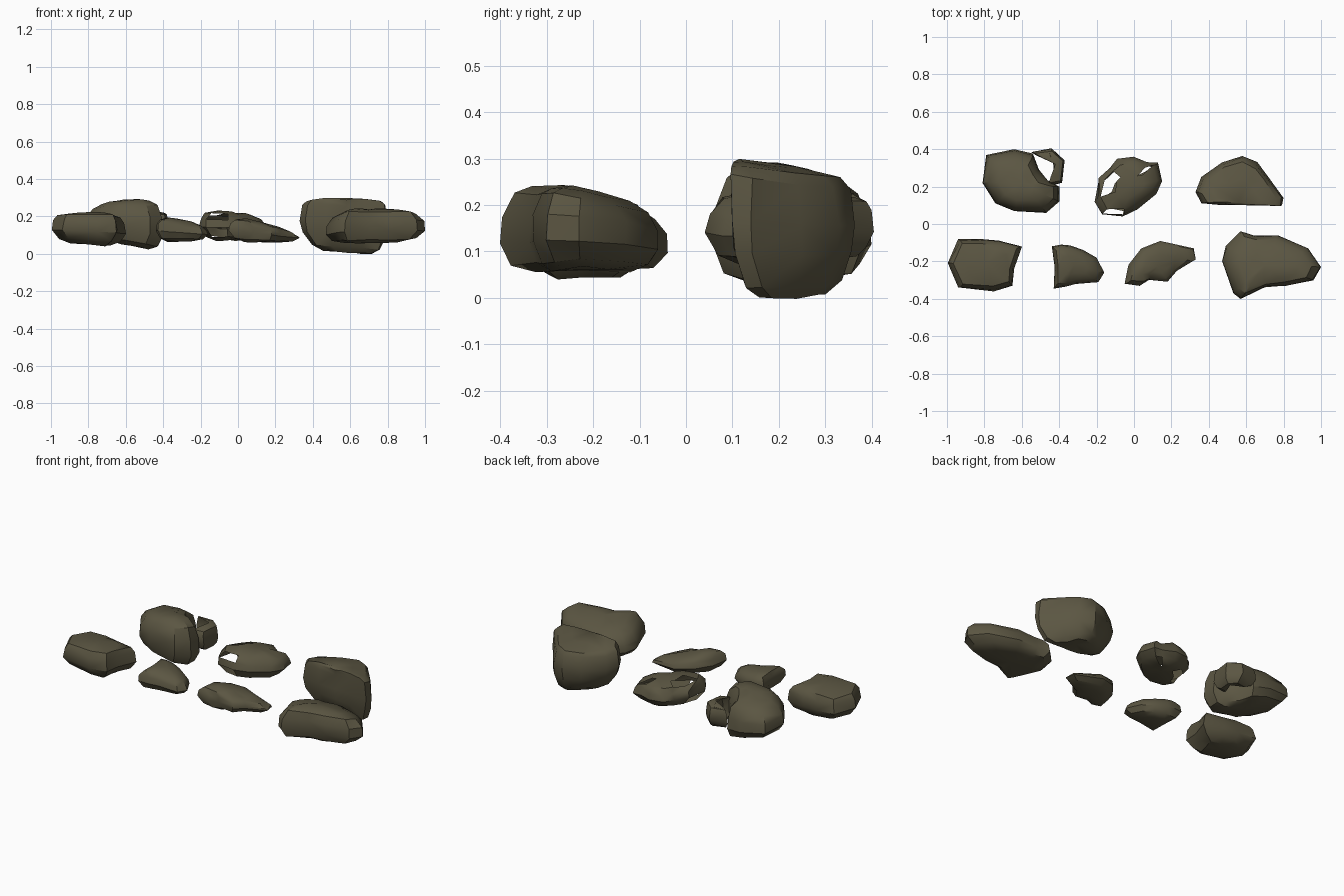
import bpy, bmesh, math, random
from mathutils import Vector

if "Cube" in bpy.data.objects:
    bpy.data.objects.remove(bpy.data.objects["Cube"])

stone = bpy.data.materials.new("olive_stone")
stone.diffuse_color = (0.105, 0.093, 0.055, 1)
stone.use_nodes = True
stone.node_tree.nodes["Principled BSDF"].inputs["Base Color"].default_value = stone.diffuse_color

# (height fraction, outline scale) from underside to crown
ROUND = [(0, .5), (.12, .82), (.42, 1), (.68, .95), (.88, .8), (1, .45)]
BLOCK = [(0, .55), (.13, .82), (.4, 1), (.75, .95), (.92, .84), (1, .55)]
DOME = [(0, .6), (.08, .85), (.3, 1), (.6, .97), (.83, .84), (.96, .6), (1.01, .3)]
CLIFF = [(0, .55), (.1, .78), (.35, .95), (.58, 1), (.9, .95), (.98, .86), (1.02, .5)]


def rock(name, outline, low, high, layers=ROUND, centre=None, low_centre=None,
         low_tilt=(0, 0), high_tilt=(0, 0), rough=.005, holes=(), seed=1):
    """Loft a closed outline through scaled layers between two tilted planes."""
    rng = random.Random(seed)
    n = len(outline)
    mx = sum(p[0] for p in outline) / n
    my = sum(p[1] for p in outline) / n
    centre = centre or (mx, my)
    low_centre = low_centre or centre

    def point(x, y, f):
        b = low + low_tilt[0] * (x - mx) + low_tilt[1] * (y - my)
        t = high + high_tilt[0] * (x - mx) + high_tilt[1] * (y - my)
        return Vector((x, y, b + f * (t - b)))

    bm = bmesh.new()
    rings = []
    for f, s in layers:
        cx, cy = low_centre if f < .4 else centre
        ring = []
        for x, y in outline:
            p = point(cx + (x - cx) * s, cy + (y - cy) * s, f)
            amount = rough * (.3 if s == 1 else 1)
            p += Vector([rng.uniform(-amount, amount) for _ in range(3)])
            ring.append(bm.verts.new(p))
        rings.append(ring)
    walls = {}
    for k in range(len(rings) - 1):
        for i in range(n):
            j = (i + 1) % n
            walls[k, i] = bm.faces.new((rings[k][i], rings[k][j],
                                        rings[k + 1][j], rings[k + 1][i]))
    # Slightly domed caps
    for ring, f, c, lift in ((rings[0], layers[0][0], low_centre, 0),
                             (rings[-1], layers[-1][0], centre, .004)):
        tip = bm.verts.new(point(*c, f) + Vector((0, 0, lift)))
        for i in range(n):
            bm.faces.new((ring[i], ring[(i + 1) % n], tip))
    bmesh.ops.recalc_face_normals(bm, faces=bm.faces[:])
    # Broken gaps in the shell
    gone = [walls[h] for h in holes]
    if gone:
        bmesh.ops.delete(bm, geom=gone, context='FACES')
    bmesh.ops.triangulate(bm, faces=bm.faces[:])
    mesh = bpy.data.meshes.new(name)
    bm.to_mesh(mesh)
    bm.free()
    mesh.materials.append(stone)
    ob = bpy.data.objects.new(name, mesh)
    bpy.context.collection.objects.link(ob)
    bpy.ops.object.select_all(action='DESELECT')
    ob.select_set(True)
    bpy.context.view_layer.objects.active = ob
    bpy.ops.object.shade_smooth_by_angle(angle=math.radians(35))
    return ob


# Front row
rock("square_rock", [(-.995, -.21), (-.94, -.08), (-.82, -.08), (-.72, -.09),
     (-.6, -.12), (-.64, -.24), (-.65, -.33), (-.75, -.36), (-.94, -.34)],
     .05, .215, BLOCK, low_tilt=(-.08, 0), high_tilt=(0, -.06), seed=2)
rock("small_rock", [(-.44, -.12), (-.39, -.11), (-.34, -.115), (-.27, -.14),
     (-.2, -.18), (-.16, -.26), (-.19, -.31), (-.31, -.32), (-.37, -.335),
     (-.43, -.345), (-.425, -.23)],
     .065, .183, ROUND, centre=(-.32, -.22), high_tilt=(-.18, 0), rough=.003, seed=3)
rock("wedge_rock", [(-.05, -.32), (-.03, -.22), (.04, -.13), (.14, -.09),
     (.32, -.13), (.33, -.19), (.23, -.25), (.18, -.31), (.08, -.3), (.03, -.33)],
     .063, .165, high_tilt=(-.26, 0), seed=4)
rock("long_rock", [(.47, -.2), (.49, -.12), (.57, -.04), (.64, -.06), (.77, -.06),
     (.93, -.13), (1, -.23), (.96, -.3), (.82, -.33), (.7, -.34), (.57, -.4),
     (.53, -.37)], .06, .23, DOME, centre=(.7, -.22), high_tilt=(.05, -.2),
     low_tilt=(.03, 0), seed=5)

# Back row
rock("large_rock", [(-.81, .22), (-.79, .37), (-.64, .4), (-.54, .375), (-.51, .29),
     (-.46, .23), (-.4, .2), (-.4, .12), (-.47, .06), (-.64, .07), (-.74, .11)],
     .045, .282, DOME, centre=(-.6, .22), low_tilt=(-.2, 0), high_tilt=(.08, -.15),
     seed=6)
rock("large_rock_shard", [(-.55, .385), (-.44, .405), (-.37, .34), (-.385, .22),
     (-.46, .2), (-.425, .25), (-.435, .34), (-.46, .385)],
     .09, .22, BLOCK, centre=(-.42, .32), rough=.004, seed=7)
rock("hollow_rock", [(-.21, .12), (-.19, .24), (-.13, .3), (-.09, .35), (0, .36),
     (.07, .33), (.13, .33), (.15, .23), (.12, .16), (.02, .08), (-.06, .04),
     (-.17, .05)], .075, .215, rough=.008, centre=(-.02, .21), high_tilt=(-.1, -.06),
     holes=[(4, 0), (1, 0), (0, 0), (4, 1), (0, 1), (4, 5), (0, 5), (3, 10), (1, 10)],
     seed=8)
rock("cliff_rock", [(.33, .17), (.36, .25), (.47, .33), (.58, .365), (.66, .33),
     (.72, .25), (.8, .14), (.79, .1), (.68, .1), (.58, .1), (.47, .1), (.36, .11)],
     .01, .28, CLIFF, centre=(.56, .115), low_centre=(.61, .23),
     low_tilt=(-.08, 0), high_tilt=(0, -.12), seed=9)
